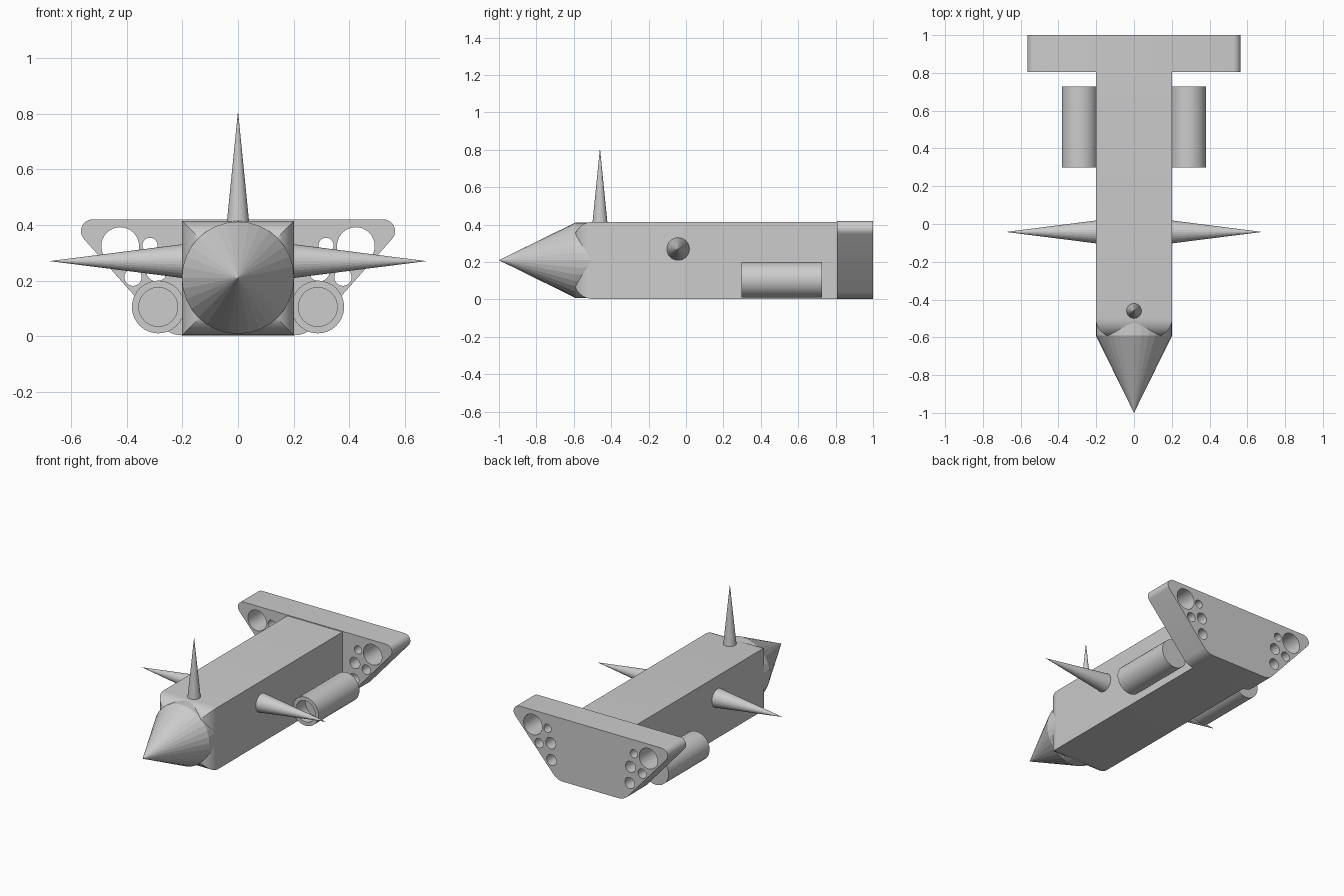
import bpy, bmesh, math
from mathutils import Vector

if "Cube" in bpy.data.objects:
    bpy.data.objects.remove(bpy.data.objects["Cube"], do_unlink=True)

grey = bpy.data.materials.new("light_grey")
grey.use_nodes = True
colour = (0.604, 0.604, 0.604, 1)
grey.diffuse_color = colour
grey.node_tree.nodes["Principled BSDF"].inputs["Base Color"].default_value = colour
QUARTER = math.pi / 2


def finish(name, mesh, location=(0, 0, 0), rotation=(0, 0, 0), smooth=True):
    """Link a mesh as a named part with the shared material."""
    obj = bpy.data.objects.new(name, mesh)
    bpy.context.collection.objects.link(obj)
    mesh.materials.clear()
    mesh.materials.append(grey)
    obj.location, obj.rotation_euler = location, rotation
    bpy.ops.object.select_all(action='DESELECT')
    obj.select_set(True)
    bpy.context.view_layer.objects.active = obj
    if smooth:
        bpy.ops.object.shade_smooth_by_angle(angle=math.radians(30))
    else:
        bpy.ops.object.shade_flat()


def to_mesh(name, bm):
    bmesh.ops.recalc_face_normals(bm, faces=bm.faces)
    mesh = bpy.data.meshes.new(name)
    bm.to_mesh(mesh)
    bm.free()
    return mesh


def lathe(name, profile, location, rotation=(0, 0, 0), smooth=False):
    """Spin (radius, height) points round the local z axis."""
    bm = bmesh.new()
    verts = [bm.verts.new((r, 0, h)) for r, h in profile]
    edges = [bm.edges.new(pair) for pair in zip(verts, verts[1:])]
    bmesh.ops.spin(bm, geom=verts + edges, cent=(0, 0, 0), axis=(0, 0, 1),
                   angle=math.tau, steps=32)
    bmesh.ops.remove_doubles(bm, verts=bm.verts, dist=0.0001)
    finish(name, to_mesh(name, bm), location, rotation, smooth)


def rounded(corners):
    """Round each (x, y, radius) corner of a closed outline."""
    out = []
    for i, (x, y, r) in enumerate(corners):
        p = Vector((x, y))
        a = (Vector(corners[i - 1][:2]) - p).normalized()
        b = (Vector(corners[(i + 1) % len(corners)][:2]) - p).normalized()
        half = a.angle(b) / 2
        centre = p + (a + b).normalized() * r / math.sin(half)
        start = (p + a * r / math.tan(half) - centre).normalized()
        end = (p + b * r / math.tan(half) - centre).normalized()
        out += [centre + start.slerp(end, k / 8) * r for k in range(9)]
    return out


def circle(x, y, r):
    steps = [math.tau * k / 32 for k in range(32)]
    return [(x + r * math.cos(t), y + r * math.sin(t)) for t in steps]


# Long box body with rounded front edges
bm = bmesh.new()
bmesh.ops.create_cube(bm, size=1)
bmesh.ops.scale(bm, vec=(0.404, 1.43, 0.412), verts=bm.verts)
bmesh.ops.translate(bm, vec=(0, 0.115, 0.209), verts=bm.verts)
front = [e for e in bm.edges if all(v.co.y < -0.5 for v in e.verts)]
bmesh.ops.bevel(bm, geom=front, offset=0.1, offset_type='OFFSET', segments=8,
                profile=0.5, affect='EDGES')
finish("body", to_mesh("body", bm))

# Pointed nose with a short round collar set into the body
lathe("nose", [(0, -0.12), (0.202, -0.12), (0.202, 0), (0, 0.41)],
      (0, -0.59, 0.21), (QUARTER, 0, 0))

# Top spike
lathe("top_spike", [(0, -0.02), (0.042, -0.02), (0, 0.4)], (0, -0.46, 0.41))

# Side spikes and tube engines
for side, label in ((1, "left"), (-1, "right")):
    lathe(label + "_spike", [(0, 0), (0.062, 0), (0, 0.488)],
          (side * 0.19, -0.042, 0.27), (0, side * QUARTER, 0))
    lathe(label + "_engine",
          [(0, 0), (0.095, 0), (0.095, 0.43), (0.07, 0.43), (0.07, 0.33), (0, 0.33)],
          (side * 0.287, 0.728, 0.105), (QUARTER, 0, 0), smooth=True)

# Rear plate: rounded trapezoid pierced by round holes
outline = rounded([(-0.617, 0.42, 0.042), (0.617, 0.42, 0.042),
                   (0.246, 0.003, 0.1), (-0.246, 0.003, 0.1)])
holes = [(0.424, 0.324, 0.068), (0.317, 0.327, 0.027), (0.378, 0.212, 0.031),
         (0.293, 0.234, 0.037), (0.287, 0.125, 0.036)]
loops = [outline] + [circle(s * x, z, r) for s in (1, -1) for x, z, r in holes]
curve = bpy.data.curves.new("plate_outline", 'CURVE')
curve.dimensions, curve.fill_mode, curve.extrude = '2D', 'BOTH', 0.097
for loop in loops:
    spline = curve.splines.new('POLY')
    spline.points.add(len(loop) - 1)
    for point, (x, y) in zip(spline.points, loop):
        point.co = (x, y, 0, 1)
    spline.use_cyclic_u = True
helper = bpy.data.objects.new("plate_outline", curve)
bpy.context.collection.objects.link(helper)
bpy.context.view_layer.update()
plate = bpy.data.meshes.new_from_object(
    helper.evaluated_get(bpy.context.evaluated_depsgraph_get()))
bpy.data.objects.remove(helper, do_unlink=True)
bm = bmesh.new()
bm.from_mesh(plate)
bmesh.ops.remove_doubles(bm, verts=bm.verts, dist=0.0001)
finish("rear_plate", to_mesh("rear_plate", bm), (0, 0.903, 0), (QUARTER, 0, 0))
